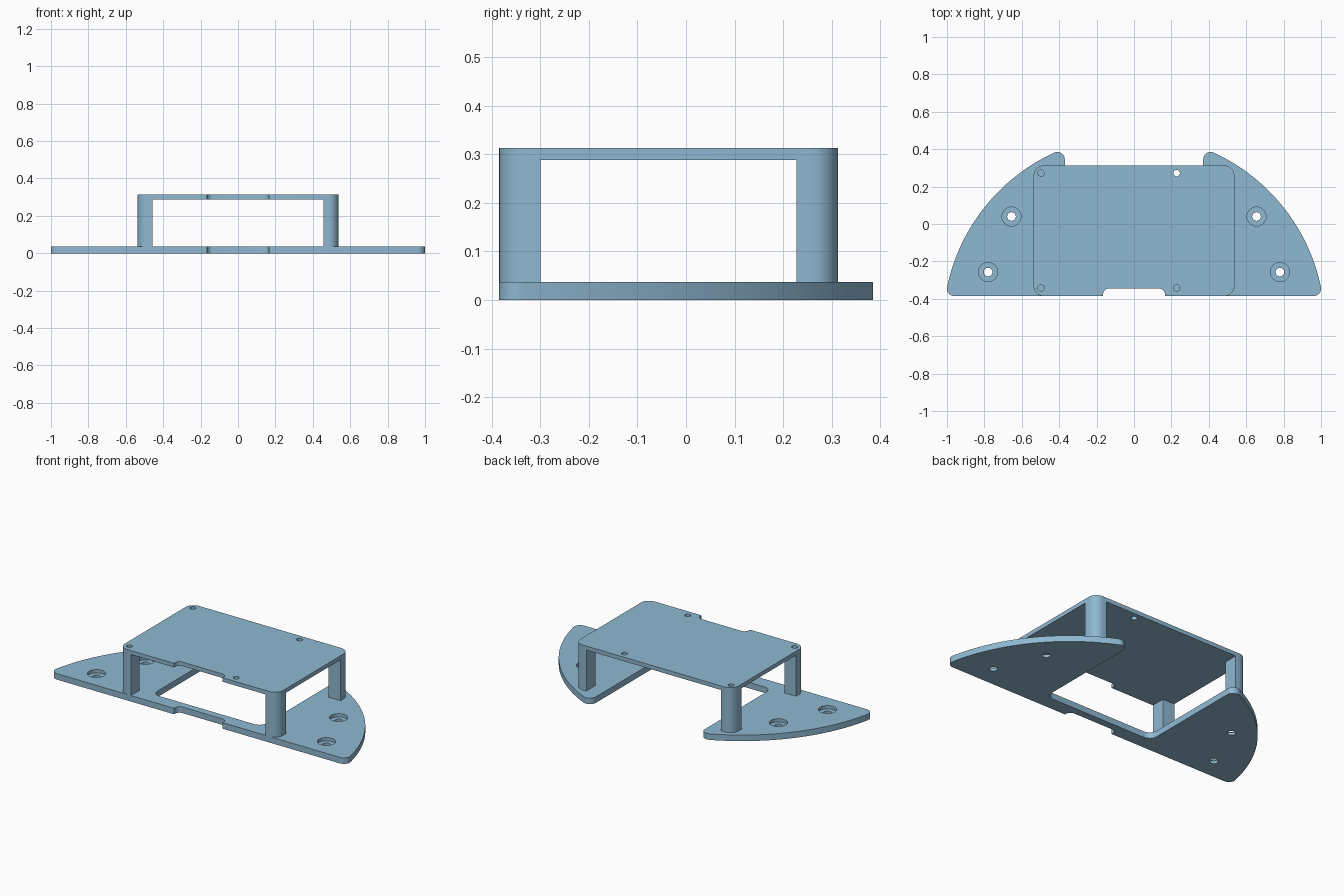
import bpy, bmesh, math
from mathutils import Vector

if "Cube" in bpy.data.objects:
    bpy.data.objects.remove(bpy.data.objects["Cube"])

BASE_TOP, PLATE_BOTTOM, PLATE_TOP = 0.037, 0.288, 0.313
FRONT, BACK, SIDE = -0.385, 0.313, 0.537

blue = bpy.data.materials.new("steel blue")
blue.diffuse_color = (0.275, 0.479, 0.638, 1)
blue.use_nodes = True
blue.node_tree.nodes["Principled BSDF"].inputs["Base Color"].default_value = blue.diffuse_color


def arc(cx, cy, r, a0, a1, n):
    """Points on an arc, angles in radians."""
    return [(cx + r * math.cos(a0 + (a1 - a0) * i / n),
             cy + r * math.sin(a0 + (a1 - a0) * i / n)) for i in range(n + 1)]


def fillet(corners, n=8):
    """Round each (x, y, radius) corner of a polygon."""
    out = []
    for i, (x, y, r) in enumerate(corners):
        p = Vector((x, y))
        if r == 0:
            out.append((x, y))
            continue
        a = (Vector(corners[i - 1][:2]) - p).normalized()
        b = (Vector(corners[(i + 1) % len(corners)][:2]) - p).normalized()
        half = a.angle(b) / 2
        c = p + (a + b).normalized() * r / math.sin(half)
        s, e = p + a * r / math.tan(half) - c, p + b * r / math.tan(half) - c
        a0, a1 = math.atan2(s.y, s.x), math.atan2(e.y, e.x)
        a1 = a0 + (a1 - a0 + math.pi) % (2 * math.pi) - math.pi
        out += arc(c.x, c.y, r, a0, a1, n)
    return out


def prism(name, outline, z0, z1):
    """Extrude a flat outline between two heights."""
    bm = bmesh.new()
    face = bm.faces.new([bm.verts.new((x, y, z0)) for x, y in outline])
    top = bmesh.ops.extrude_face_region(bm, geom=[face])["geom"]
    bmesh.ops.translate(bm, vec=(0, 0, z1 - z0),
                        verts=[v for v in top if isinstance(v, bmesh.types.BMVert)])
    bmesh.ops.recalc_face_normals(bm, faces=bm.faces)
    mesh = bpy.data.meshes.new(name)
    bm.to_mesh(mesh)
    bm.free()
    mesh.materials.append(blue)
    ob = bpy.data.objects.new(name, mesh)
    bpy.context.collection.objects.link(ob)
    return ob


def drill(ob, x, y, r, z0, z1):
    """Cut a round hole."""
    cutter = prism("cutter", arc(x, y, r, 0, 2 * math.pi, 32)[:-1], z0, z1)
    mod = ob.modifiers.new("hole", "BOOLEAN")
    mod.operation, mod.solver, mod.object = "DIFFERENCE", "EXACT", cutter
    bpy.context.view_layer.objects.active = ob
    bpy.ops.object.modifier_apply(modifier=mod.name)
    bpy.data.objects.remove(cutter)


# Front cable notch shared by base and top plate, left to right
notch = [(-0.165, FRONT, 0), (-0.165, -0.345, 0.03),
         (0.165, -0.345, 0.03), (0.165, FRONT, 0)]

# Base: half outline of the large arc with rounded tips, then mirrored
R, CY, r = 1.021, -0.546, 0.04
tip_x = 0.37 + r
tip_y = CY + math.sqrt((R - r) ** 2 - tip_x ** 2)
end_y = FRONT + r
end_x = math.sqrt((R - r) ** 2 - (end_y - CY) ** 2)
a_end, a_tip = math.atan2(end_y - CY, end_x), math.atan2(tip_y - CY, tip_x)
right = (arc(end_x, end_y, r, -math.pi / 2, a_end, 10)
         + arc(0, CY, R, a_end, a_tip, 40)[1:-1]
         + arc(tip_x, tip_y, r, a_tip, math.pi, 10))
opening = fillet([(0.37, 0.2, 0), (0.37, -0.30, 0.05), (0, -0.30, 0)])[1:-1]
right += opening
left = [(-x, y) for x, y in reversed(right)]
base = prism("base", fillet(notch) + right + left, 0, BASE_TOP)

# Counterbored mounting holes
for s in (-1, 1):
    for x, y in ((0.655, 0.04), (0.78, -0.257)):
        drill(base, s * x, y, 0.051, 0.017, 0.1)
        drill(base, s * x, y, 0.023, -0.1, 0.1)

# Top plate
plate = prism("top_plate", fillet(notch + [
    (SIDE, FRONT, 0.055), (SIDE, BACK, 0.055),
    (-SIDE, BACK, 0.055), (-SIDE, FRONT, 0.055)]), PLATE_BOTTOM, PLATE_TOP)

# Corner legs, rounded on the outer corner
parts = [base, plate]
legs = {}
for sx, side in ((-1, "left"), (1, "right")):
    for y_out, y_in, end in ((FRONT, -0.30, "front"), (BACK, 0.227, "back")):
        xo, xi = sx * SIDE, sx * 0.457
        leg = prism(f"{end}_{side}_leg", fillet([
            (xo, y_out, 0.055), (xi, y_out, 0), (xi, y_in, 0), (xo, y_in, 0)]),
            BASE_TOP, PLATE_BOTTOM)
        legs[side, end] = leg
        parts.append(leg)

# Screw holes through the plate, continuing into the left legs
for y, end in ((-0.342, "front"), (0.272, "back")):
    for x in (-0.497, 0.228):
        drill(plate, x, y, 0.017, 0.2, 0.4)
    drill(legs["left", end], -0.497, y, 0.017, 0.15, 0.4)

# Smooth the curved walls, keep the edges sharp
for ob in parts:
    bpy.ops.object.select_all(action="DESELECT")
    ob.select_set(True)
    bpy.context.view_layer.objects.active = ob
    bpy.ops.object.shade_smooth_by_angle(angle=math.radians(30))
